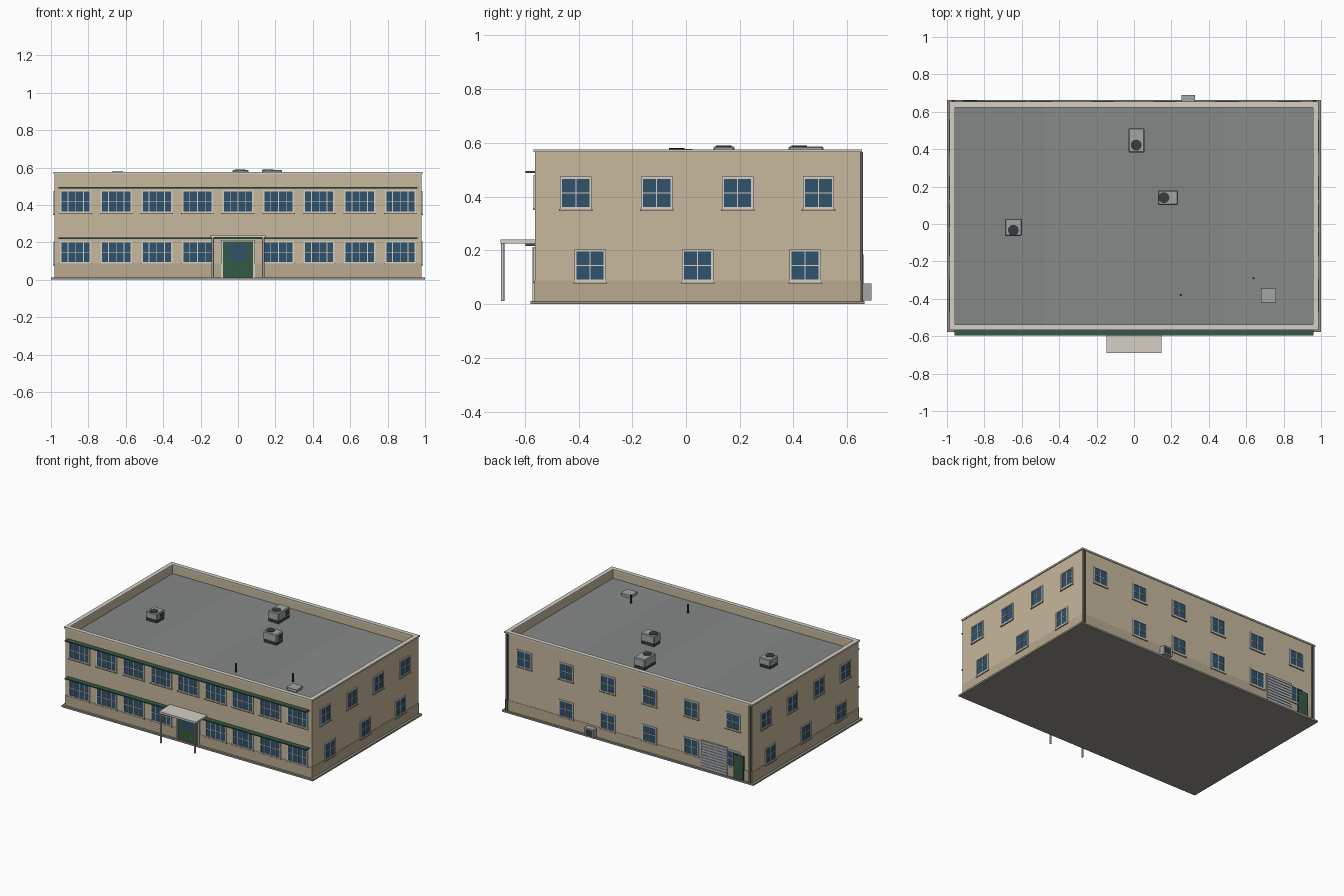
import bpy, bmesh, math
from mathutils import Matrix

if "Cube" in bpy.data.objects:
    bpy.data.objects.remove(bpy.data.objects["Cube"])

COL = {
    "tan": (0.57, 0.48, 0.34), "tan_dark": (0.48, 0.40, 0.28), "trim": (0.66, 0.63, 0.56),
    "plinth": (0.30, 0.28, 0.24), "glass": (0.03, 0.085, 0.15), "green": (0.035, 0.10, 0.06),
    "roof_a": (0.25, 0.26, 0.26), "roof_b": (0.235, 0.24, 0.24), "metal": (0.36, 0.38, 0.39),
    "dark": (0.04, 0.045, 0.05), "shutter": (0.42, 0.44, 0.46), "pipe": (0.12, 0.11, 0.10),
}
mats = {}


def finish(name, bm, col):
    if col not in mats:
        mats[col] = bpy.data.materials.new(col)
        mats[col].diffuse_color = (*COL[col], 1)
    me = bpy.data.meshes.new(name)
    bm.to_mesh(me)
    bm.free()
    me.materials.append(mats[col])
    ob = bpy.data.objects.new(name, me)
    bpy.context.collection.objects.link(ob)
    return ob


def boxes(name, items, col, bevel=0):
    """One object from boxes given as (x0, x1, y0, y1, z0, z1)."""
    bm = bmesh.new()
    for x0, x1, y0, y1, z0, z1 in items:
        m = (Matrix.Translation(((x0 + x1) / 2, (y0 + y1) / 2, (z0 + z1) / 2))
             @ Matrix.Diagonal((abs(x1 - x0), abs(y1 - y0), z1 - z0, 1)))
        bmesh.ops.create_cube(bm, size=1, matrix=m)
    ob = finish(name, bm, col)
    if bevel:
        mod = ob.modifiers.new("bevel", "BEVEL")
        mod.width, mod.segments = bevel, 1
    return ob


def cylinders(name, items, col, sides=16):
    """Upright cylinders given as (x, y, radius, z0, z1)."""
    bm = bmesh.new()
    for x, y, r, z0, z1 in items:
        bmesh.ops.create_cone(bm, cap_ends=True, segments=sides, radius1=r, radius2=r,
                              depth=z1 - z0, matrix=Matrix.Translation((x, y, (z0 + z1) / 2)))
    ob = finish(name, bm, col)
    for p in ob.data.polygons:
        p.use_smooth = abs(p.normal.z) < 0.5
    return ob


def ring(X, y0, y1, t, z0, z1):
    """Four boxes forming a rectangular ring of thickness t."""
    return [(-X, X, y0, y0 + t, z0, z1), (-X, X, y1 - t, y1, z0, z1),
            (-X, -X + t, y0 + t, y1 - t, z0, z1), (X - t, X, y0 + t, y1 - t, z0, z1)]


W, F, B, ROOF, TOP = 0.98, -0.561, 0.649, 0.51, 0.567

# Map wall coordinates (along, outward) to a box on each wall
WALLS = {
    "front": lambda a, b, c, d, e, f: (a, b, F - d, F - c, e, f),
    "back": lambda a, b, c, d, e, f: (a, b, B + c, B + d, e, f),
    "right": lambda a, b, c, d, e, f: (W + c, W + d, a, b, e, f),
    "left": lambda a, b, c, d, e, f: (-W - d, -W - c, a, b, e, f),
}

# Building shell, plinth, parapet and coping
boxes("plinth", [(-1, 1, -0.578, 0.664, 0, 0.012)], "plinth")
boxes("walls", [(-W, W, F, B, 0.01, ROOF - 0.004)] + ring(W, F, B, 0.022, ROOF - 0.004, TOP), "tan")
boxes("wall_base_band", ring(W + 0.002, F - 0.002, B + 0.002, 0.01, 0.011, 0.088), "tan_dark")
boxes("parapet_coping", ring(W + 0.007, F - 0.006, B + 0.006, 0.031, TOP - 0.002, 0.576), "trim")

# Roof membrane strips
for i in range(4):
    x = -0.958 + i * 0.479
    boxes(f"roof_strip_{i + 1}", [(x, x + 0.479, F + 0.02, B - 0.02, ROOF - 0.006, ROOF)],
          "roof_a" if i % 2 else "roof_b")


def windows(wall, centres, cols, w, z0, z1, tag):
    m = WALLS[wall]
    frame, glass = [], []
    t = 0.008
    for u in centres:
        l, r = u - w / 2, u + w / 2
        glass.append(m(l + t / 2, r - t / 2, -0.002, 0.002, z0 + t / 2, z1 - t / 2))
        frame += [m(l, l + t, 0, 0.006, z0, z1), m(r - t, r, 0, 0.006, z0, z1),
                  m(l + t, r - t, 0, 0.006, z0, z0 + t), m(l + t, r - t, 0, 0.006, z1 - t, z1)]
        zc = (z0 + z1) / 2
        frame.append(m(l + t, r - t, 0, 0.004, zc - 0.002, zc + 0.002))
        for k in range(1, cols):
            x = l + w * k / cols
            frame.append(m(x - 0.002, x + 0.002, 0, 0.0042, z0 + t, z1 - t))
    boxes(f"{wall}_{tag}_window_frames", frame, "trim")
    boxes(f"{wall}_{tag}_window_glass", glass, "glass")
    boxes(f"{wall}_{tag}_window_sills",
          [m(u - w / 2 - 0.004, u + w / 2 + 0.004, 0, 0.009, z0 - 0.007, z0) for u in centres], "tan_dark")


# Windows on all four sides
bays = [i * 0.217 for i in range(-4, 5)]
windows("front", bays, 4, 0.166, 0.358, 0.48, "upper")
windows("front", [x for x in bays if abs(x) > 0.1], 4, 0.166, 0.086, 0.208, "lower")
for side in ("left", "right"):
    windows(side, [-0.41 + 0.301 * i for i in range(4)], 2, 0.117, 0.353, 0.474, "upper")
    windows(side, [-0.357 + 0.4 * i for i in range(3)], 2, 0.117, 0.083, 0.204, "lower")
back = [-0.83 + 0.332 * i for i in range(6)]
windows("back", back, 2, 0.117, 0.353, 0.474, "upper")
windows("back", back[:5], 2, 0.117, 0.083, 0.204, "lower")

# Green sunshades over the front windows
boxes("sunshades", [(-0.96, 0.96, -0.597, F, z, z + 0.008) for z in (0.217, 0.488)], "green")

# Entrance: door, glazing, canopy and posts
boxes("entrance_door", [(-0.08, 0.08, F - 0.007, F, 0.012, 0.205)], "green")
boxes("entrance_door_frame", [(-0.09, -0.08, F - 0.01, F, 0.012, 0.213), (0.08, 0.09, F - 0.01, F, 0.012, 0.213),
                              (-0.08, 0.08, F - 0.01, F, 0.205, 0.213)], "trim")
boxes("entrance_door_glass", [(-0.052, 0.052, F - 0.009, F, 0.105, 0.185)], "glass")
boxes("canopy", [(-0.147, 0.147, -0.69, F, 0.226, 0.24)], "trim")
cylinders("canopy_posts", [(s * 0.135, -0.682, 0.006, 0.012, 0.227) for s in (-1, 1)], "trim", 12)

# Back wall: roller shutter, service door, cooling box, downpipes
boxes("roller_shutter", [(-0.79, -0.575, B, B + 0.004, 0.012, 0.215)]
      + [(-0.787, -0.578, B, B + 0.008, 0.016 + 0.02 * i, 0.032 + 0.02 * i) for i in range(10)], "shutter")
boxes("service_door", [(-0.918, -0.84, B, B + 0.012, 0.012, 0.185)], "green")
boxes("wall_cooling_unit", [(0.255, 0.325, B, 0.69, 0.014, 0.076)], "metal")
boxes("wall_cooling_grille", [(0.265, 0.315, 0.688, 0.691, 0.022, 0.068)], "dark")
boxes("downpipes", [(s * 0.966 - 0.008, s * 0.966 + 0.008, B, B + 0.01, 0.012, 0.565) for s in (-1, 1)], "pipe")

# Rooftop units: curb, casing, side vent, fan
units = [(-0.03, 0.056, 0.382, 0.512, 0.59, 0.012, 0.422),
         (0.128, 0.235, 0.102, 0.18, 0.59, 0.16, 0.141),
         (-0.69, -0.6, -0.064, 0.028, 0.58, -0.645, -0.034)]
for i, (x0, x1, y0, y1, zt, fx, fy) in enumerate(units, 1):
    boxes(f"roof_unit_{i}_curb", [(x0 + 0.004, x1 - 0.004, y0 + 0.004, y1 - 0.004, ROOF - 0.003, 0.53)], "dark")
    boxes(f"roof_unit_{i}_casing", [(x0, x1, y0, y1, 0.528, zt - 0.003)], "metal", 0.005)
    yc = y1 - 0.035
    boxes(f"roof_unit_{i}_vent", [(x1 - 0.002, x1 + 0.001, yc - 0.02, yc + 0.02, 0.538, zt - 0.015)], "dark")
    cylinders(f"roof_unit_{i}_fan", [(fx, fy, 0.029, zt - 0.006, zt)], "dark", 20)

# Roof hatch and vent pipes
boxes("roof_hatch", [(0.685, 0.755, -0.415, -0.35, ROOF - 0.002, 0.522),
                     (0.68, 0.76, -0.42, -0.345, 0.522, 0.532)], "metal")
cylinders("vent_pipes", [(0.64, -0.29, 0.006, ROOF - 0.002, 0.572), (0.25, -0.38, 0.006, ROOF - 0.002, 0.572)], "dark", 10)

for m in bpy.data.materials:
    if m.users and not m.is_grease_pencil:
        m.use_nodes = True
        m.node_tree.nodes["Principled BSDF"].inputs["Base Color"].default_value = m.diffuse_color
